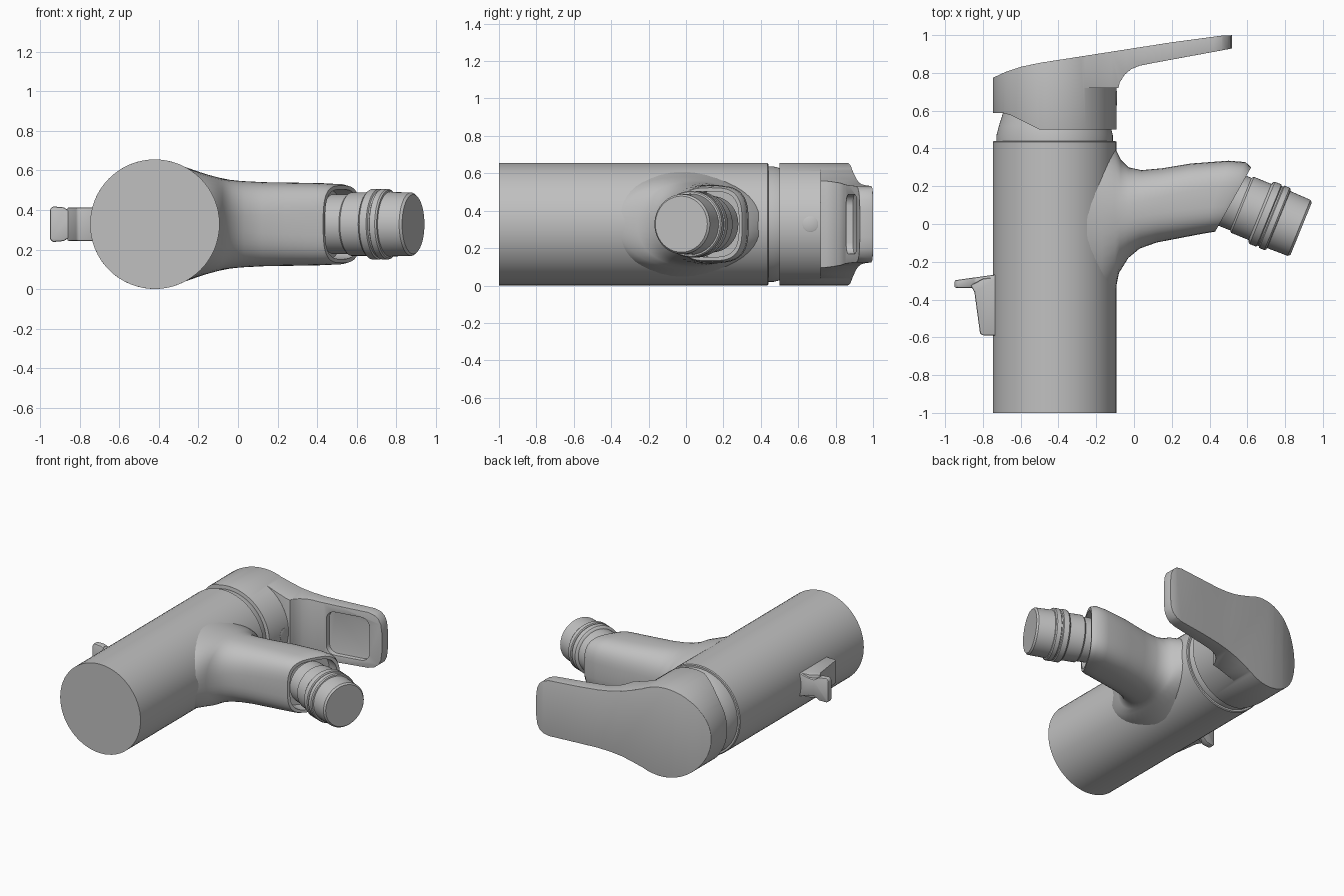
import bpy, bmesh, math
from mathutils import Vector

cube = bpy.data.objects.get("Cube")
if cube:
    bpy.data.objects.remove(cube, do_unlink=True)

metal = bpy.data.materials.new("grey_metal")
metal.use_nodes = True
GREY = (0.53, 0.53, 0.53, 1)
metal.diffuse_color = GREY
metal.node_tree.nodes["Principled BSDF"].inputs["Base Color"].default_value = GREY

AX, AZ, R = -0.42, 0.328, 0.327      # axis position and radius of the body


def finish(name, bm):
    bmesh.ops.recalc_face_normals(bm, faces=bm.faces)
    me = bpy.data.meshes.new(name)
    bm.to_mesh(me)
    bm.free()
    me.materials.append(metal)
    ob = bpy.data.objects.new(name, me)
    bpy.context.collection.objects.link(ob)
    return ob


def smooth(ob, angle=35):
    bpy.ops.object.select_all(action='DESELECT')
    ob.select_set(True)
    bpy.context.view_layer.objects.active = ob
    bpy.ops.object.shade_smooth_by_angle(angle=math.radians(angle))


def loft(name, rings):
    """Skin a list of equal rings and cap both ends."""
    bm = bmesh.new()
    rows = [[bm.verts.new(p) for p in ring] for ring in rings]
    n = len(rows[0])
    for a, b in zip(rows, rows[1:]):
        for i in range(n):
            j = (i + 1) % n
            bm.faces.new((a[i], a[j], b[j], b[i]))
    bm.faces.new(rows[0])
    bm.faces.new(rows[-1])
    return finish(name, bm)


def prism(name, pts, axis, lo, hi, shear=0):
    """Extrude an outline along y (points x,z) or along z (points x,y)."""
    def place(p, d):
        return (p[0], d + shear * p[0], p[1]) if axis == 'y' else (p[0], p[1], d)
    return loft(name, [[place(p, d) for p in pts] for d in (lo, hi)])


def revolve(name, profile, origin, direction, seg=64):
    """Turn (radius, distance) pairs around an axis in the xy plane."""
    o, d = Vector(origin), Vector(direction).normalized()
    u, w = Vector((-d.y, d.x, 0)), Vector((0, 0, 1))
    angles = [2 * math.pi * i / seg for i in range(seg)]
    return loft(name, [[o + d * s + u * r * math.cos(a) + w * r * math.sin(a)
                        for a in angles] for r, s in profile])


def apply_mod(ob, kind, **settings):
    bpy.context.view_layer.objects.active = ob
    mod = ob.modifiers.new(kind, kind)
    for key, value in settings.items():
        setattr(mod, key, value)
    bpy.ops.object.modifier_apply(modifier=mod.name)


def boolean(ob, other, operation):
    apply_mod(ob, 'BOOLEAN', object=other, operation=operation, solver='EXACT')
    bpy.data.objects.remove(other, do_unlink=True)


def rounded_rect(x0, x1, z0, z1, r, steps=6):
    corners = ((x1 - r, z1 - r), (x0 + r, z1 - r), (x0 + r, z0 + r), (x1 - r, z0 + r))
    return [(cx + r * math.cos(a), cz + r * math.sin(a))
            for k, (cx, cz) in enumerate(corners)
            for a in [math.pi / 2 * (k + i / steps) for i in range(steps + 1)]]


# Main body and the collar under the handle
smooth(revolve("body", [(R, -1), (R, 0.435), (R - 0.006, 0.44)], (AX, 0, AZ), (0, 1, 0)))
smooth(revolve("handle_collar",
               [(0.308, 0.42), (0.308, 0.47), (0.295, 0.52), (0.27, 0.6)],
               (AX, 0, AZ), (0, 1, 0)))

# Spout: upper point, lower point, half width, squareness of each section
stations = [
    ((-.25, .46), (-.25, -.50), .280, 2.0), ((-.17, .44), (-.17, -.45), .255, 2.0),
    ((-.10, .40), (-.10, -.36), .236, 2.1), ((-.07, .34), (-.08, -.26), .228, 2.2),
    ((-.03, .30), (-.03, -.18), .222, 2.3), ((.04, .285), (.03, -.13), .217, 2.5),
    ((.15, .295), (.12, -.098), .212, 2.7), ((.30, .32), (.24, -.075), .210, 2.9),
    ((.50, .335), (.36, -.052), .207, 3.1), ((.59, .328), (.415, -.043), .203, 3.2),
    ((.62, .30), (.43, -.04), .195, 3.2),
]


def section(up, low, half, power, seg=48):
    up, low = Vector((*up, AZ)), Vector((*low, AZ))
    mid, arm = (up + low) / 2, (up - low) / 2
    ring = []
    for i in range(seg):
        a = 2 * math.pi * i / seg
        c, s = math.cos(a), math.sin(a)
        c = math.copysign(abs(c) ** (2 / power), c)
        s = math.copysign(abs(s) ** (2 / power), s)
        ring.append(mid + arm * c + Vector((0, 0, half * s)))
    return ring


rings = [section(*s) for s in stations]
mouth = rings[-1]
centre = sum(mouth, Vector()) / len(mouth)
rim = [centre + (p - centre) * 0.9 for p in mouth]
rings += [rim, [p + Vector((-.09, .035, 0)) for p in rim]]
smooth(loft("spout", rings), 40)

# Swivel nozzle with its raised collar
nozzle = [(.150, -.44), (.150, -.345), (.160, -.335), (.160, -.235), (.172, -.23),
          (.178, -.222), (.178, -.185), (.170, -.18), (.170, -.172), (.178, -.167),
          (.178, -.138), (.172, -.13), (.163, -.128), (.160, -.012), (.150, 0)]
smooth(revolve("nozzle", nozzle, (.885, -.025, AZ), (.926, -.377, 0), 48))

# Handle: round cap plus tapered lever, trimmed to the side outline
circle = [(AX + R * math.cos(2 * math.pi * i / 72), AZ + R * math.sin(2 * math.pi * i / 72))
          for i in range(72)]
edge = [(-.36, .315), (-.26, .287), (-.19, .262), (-.12, .24), (-.04, .224), (.06, .213),
        (.2, .208), (.42, .204), (.465, .192), (.495, .168), (.513, .13), (.52, .07)]
plan = [(x, AZ + h) for x, h in edge] + [(x, AZ - h) for x, h in reversed(edge)]
outline = [(-.8, .587), (-.69, .587), (-.65, .575), (-.5, .5), (-.08, .5), (-.088, .7),
           (-.075, .75), (-.05, .79), (-.015, .82), (.03, .838), (.1, .852), (.54, .933),
           (.54, 1.0), (.47, .998), (.2, .962), (-.5, .853), (-.6, .832), (-.68, .805), (-.8, .75)]
handle = prism("handle", circle, 'y', 0.4, 1.2)
boolean(handle, prism("lever_block", plan, 'y', 0.72, 1.2), 'UNION')
boolean(handle, prism("handle_trim", outline, 'z', -0.2, 0.9), 'INTERSECT')
pocket = rounded_rect(.12, .43, .17, .486, .06)
boolean(handle, prism("pocket_cutter", pocket, 'y', .75, .872, .17), 'DIFFERENCE')
apply_mod(handle, 'WELD', merge_threshold=0.002)
apply_mod(handle, 'BEVEL', width=0.014, segments=3, limit_method='ANGLE',
          angle_limit=math.radians(45))
smooth(handle, 40)

# Small plug on the front of the cap
smooth(revolve("cap_plug", [(.042, -.03), (.042, .0), (.036, .003)],
               (AX + R, .665, AZ), (1, 0, 0), 24))

# Drain lift tab and its stem on the rear of the body
tab_edge = [(-.95, .075), (-.935, .09), (-.88, .085), (-.84, .06), (-.80, .065), (-.72, .09)]
tab = prism("lift_tab", [(x, AZ + h) for x, h in tab_edge]
            + [(x, AZ - h) for x, h in reversed(tab_edge)], 'y', -.21, -.165, .14)
for v in tab.data.vertices:          # level the underside of the tab
    if v.index < len(tab_edge) * 2:
        v.co.y = -.338
stem = prism("lift_stem", [(-.865, -.325), (-.845, -.36), (-.815, -.58), (-.80, -.59),
                           (-.72, -.59), (-.72, -.28), (-.80, -.29)],
             'z', AZ - .085, AZ + .085)
for part in (tab, stem):
    apply_mod(part, 'BEVEL', width=0.008, segments=2, limit_method='ANGLE')
    smooth(part)
